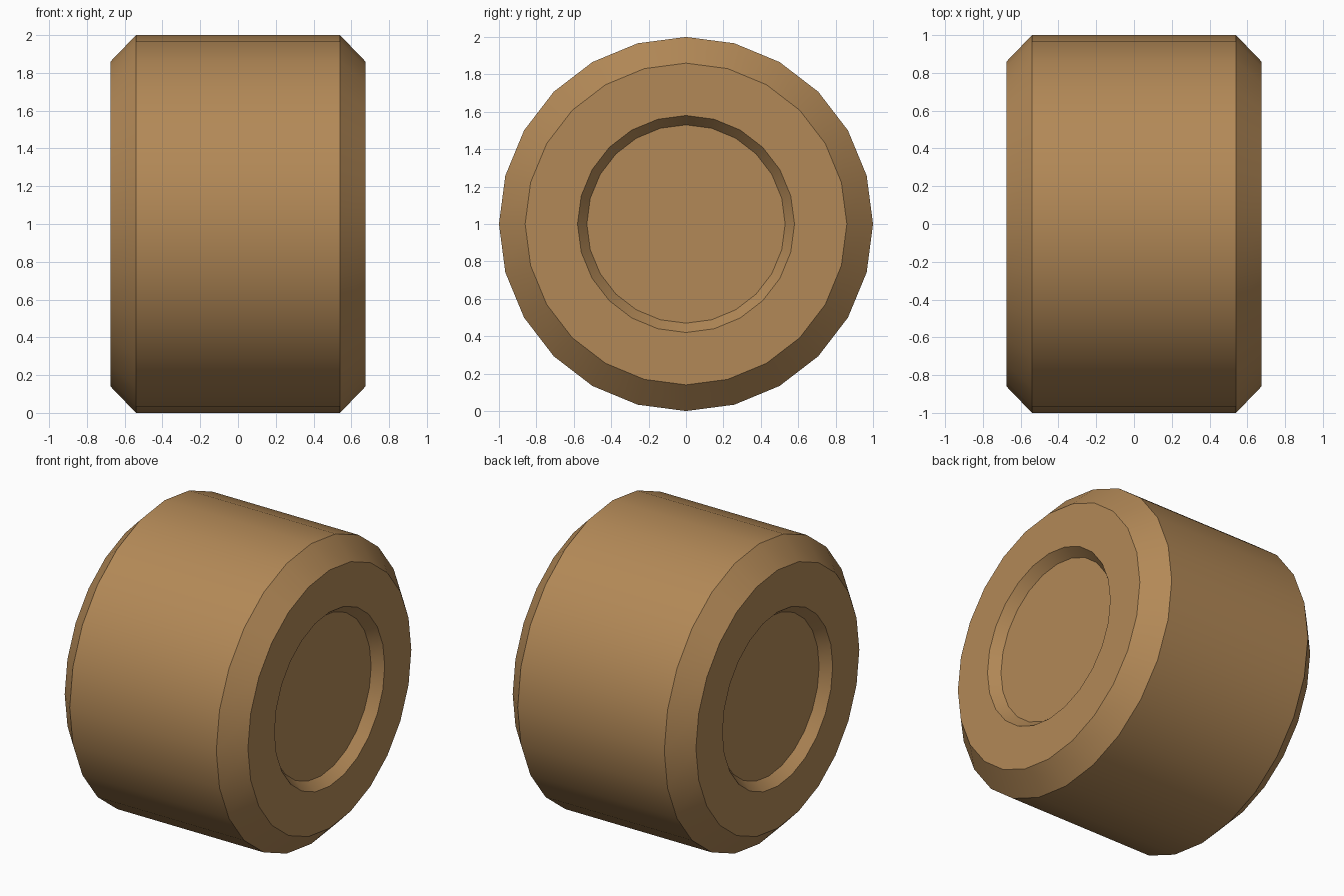
import bpy
import bmesh
import math
from mathutils import Vector

cube = bpy.data.objects.get("Cube")
if cube:
    bpy.data.objects.remove(cube, do_unlink=True)

SIDES = 24

# Single tan colour
tan = bpy.data.materials.new("tan_brown")
tan.use_nodes = True
colour = (0.45, 0.25, 0.095, 1)
tan.diffuse_color = colour
tan.node_tree.nodes["Principled BSDF"].inputs["Base Color"].default_value = colour

# Half profile as (x, radius): recess floor, recess rim, end face, bevelled tread
half = [(0.61, 0.53), (0.675, 0.58), (0.675, 0.86), (0.54, 1.0)]
profile = half + [(-x, r) for x, r in reversed(half)]

# Spin the profile around the axle, then close both recess floors
bm = bmesh.new()
verts = [bm.verts.new((x, 0, r)) for x, r in profile]
edges = [bm.edges.new(pair) for pair in zip(verts, verts[1:])]
bmesh.ops.spin(bm, geom=verts + edges, cent=Vector(), axis=(1, 0, 0),
               angle=math.tau, steps=SIDES, use_merge=False)
bmesh.ops.remove_doubles(bm, verts=bm.verts[:], dist=0.001)
bmesh.ops.holes_fill(bm, edges=[e for e in bm.edges if e.is_boundary], sides=SIDES)
bmesh.ops.recalc_face_normals(bm, faces=bm.faces[:])

mesh = bpy.data.meshes.new("wheel")
bm.to_mesh(mesh)
bm.free()
mesh.materials.append(tan)

wheel = bpy.data.objects.new("wheel", mesh)
wheel.location.z = 1
bpy.context.collection.objects.link(wheel)

# Smooth around the axle, crisp at the bevels and recesses
bpy.ops.object.select_all(action='DESELECT')
wheel.select_set(True)
bpy.context.view_layer.objects.active = wheel
bpy.ops.object.shade_smooth_by_angle(angle=math.radians(30))
